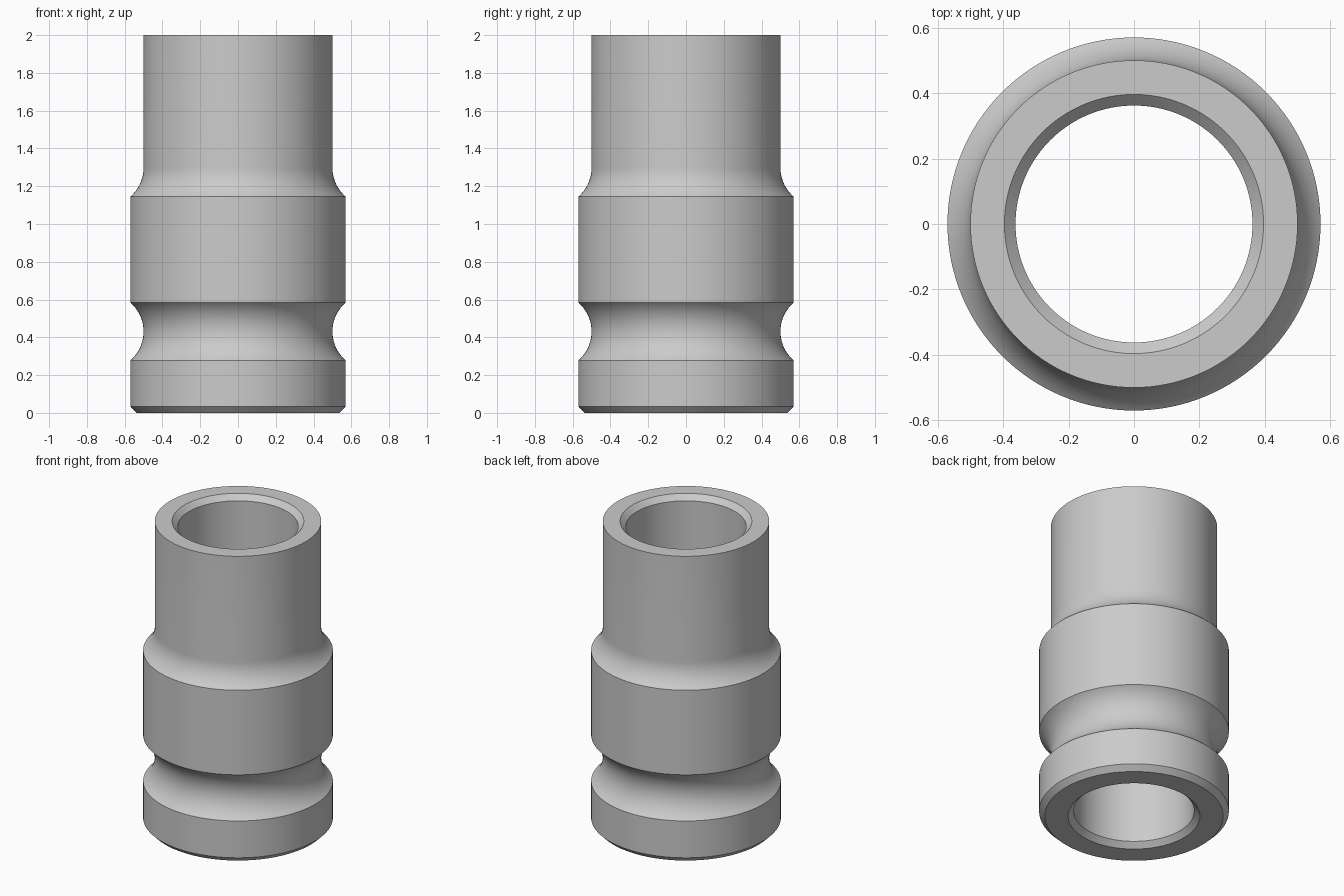
import bpy
import bmesh
import math

cube = bpy.data.objects.get("Cube")
if cube:
    bpy.data.objects.remove(cube)

SEGMENTS = 128
BODY, NECK, BORE = 0.57, 0.5, 0.362      # radii
CHAMFER = 0.034
HEIGHT = 2.0
GROOVE_Z, GROOVE_HALF = 0.431, 0.153
SHOULDER_Z = 1.145

# Radius of the arc cutting from body radius down to neck radius
depth = BODY - NECK
ARC = (GROOVE_HALF ** 2 + depth ** 2) / (2 * depth)
SWEEP = math.asin(GROOVE_HALF / ARC)


def hollow_arc(center_z, start, end, steps):
    """Concave arc that bottoms out at the neck radius."""
    angles = [start + (end - start) * i / steps for i in range(steps + 1)]
    return [(NECK + ARC * (1 - math.cos(a)), center_z + ARC * math.sin(a))
            for a in angles]


# Closed half section, up the outside and down the bore
profile = [(BODY - CHAMFER, 0), (BODY, CHAMFER)]
profile += hollow_arc(GROOVE_Z, -SWEEP, SWEEP, 24)
profile += hollow_arc(SHOULDER_Z + GROOVE_HALF, -SWEEP, 0, 12)
profile += [(NECK, HEIGHT), (BORE + CHAMFER, HEIGHT),
            (BORE, HEIGHT - CHAMFER), (BORE, CHAMFER), (BORE + CHAMFER, 0)]

# Revolve the section
bm = bmesh.new()
rings = []
for r, z in profile:
    rings.append([bm.verts.new((r * math.cos(math.tau * i / SEGMENTS),
                                r * math.sin(math.tau * i / SEGMENTS), z))
                  for i in range(SEGMENTS)])
for k, low in enumerate(rings):
    high = rings[(k + 1) % len(rings)]
    for i in range(SEGMENTS):
        j = (i + 1) % SEGMENTS
        bm.faces.new((low[i], low[j], high[j], high[i]))
bmesh.ops.recalc_face_normals(bm, faces=bm.faces)
mesh = bpy.data.meshes.new("grooved_sleeve")
bm.to_mesh(mesh)
bm.free()
sleeve = bpy.data.objects.new("grooved_sleeve", mesh)
bpy.context.collection.objects.link(sleeve)

# Plain grey metal
grey = bpy.data.materials.new("plain_grey")
grey.use_nodes = True
color = (0.6, 0.6, 0.6, 1)
grey.diffuse_color = color
grey.node_tree.nodes["Principled BSDF"].inputs["Base Color"].default_value = color
mesh.materials.append(grey)

# Smooth walls with crisp rims
bpy.ops.object.select_all(action='DESELECT')
sleeve.select_set(True)
bpy.context.view_layer.objects.active = sleeve
bpy.ops.object.shade_smooth_by_angle(angle=math.radians(30))
